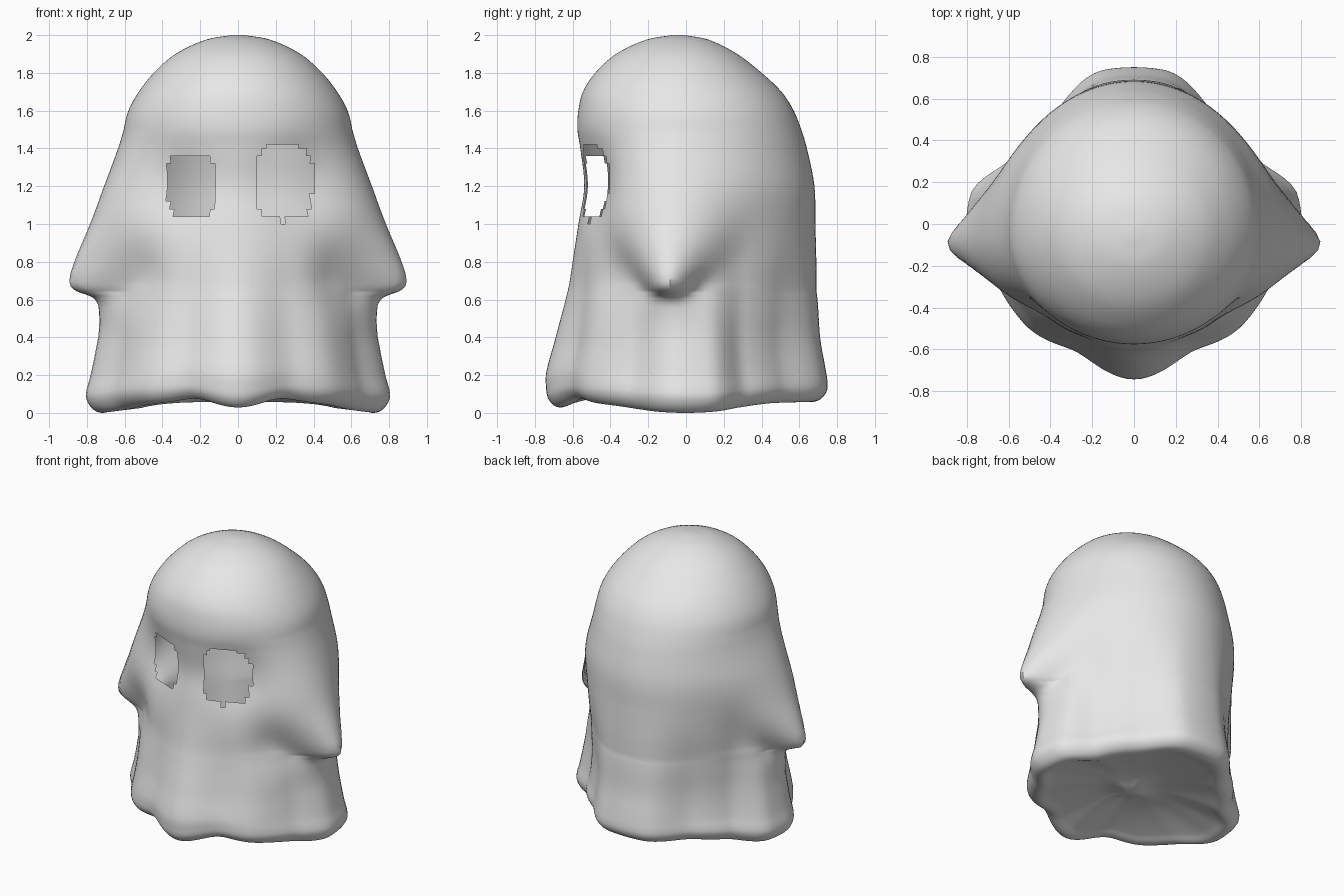
import bpy, bmesh, math

cube = bpy.data.objects.get("Cube")
if cube:
    bpy.data.objects.remove(cube, do_unlink=True)

SEGMENTS, STEPS, AXIS_Y = 128, 5, -0.04

# Sheet profile, crown to hem: height, side, front and back radius, arm reach
PROFILE = [
    (2.0, .03, .03, .03, 0), (1.975, .17, .17, .16, 0), (1.9, .33, .33, .31, 0),
    (1.8, .445, .44, .44, 0), (1.7, .525, .505, .545, 0), (1.6, .58, .53, .61, 0),
    (1.5, .605, .535, .65, 0), (1.4, .615, .52, .68, .02), (1.2, .64, .5, .72, .07),
    (1, .66, .53, .725, .125), (.8, .68, .56, .73, .19), (.7, .69, .575, .73, .208),
    (.65, .7, .585, .73, .175), (.61, .705, .595, .735, .07), (.55, .715, .61, .74, .025),
    (.4, .74, .65, .75, 0), (.2, .78, .7, .78, 0), (.1, .805, .7, .79, 0),
]
# Rounded hem and hollow underside: height and scale of the last hem row
UNDERSIDE = [(.05, .985), (.01, .94), (0, .88), (.03, .78), (.09, .5), (.12, .25), (.1, .05)]
PROFILE += [(z, .805 * s, .7 * s, .79 * s, 0) for z, s in UNDERSIDE]


def bell(value, centre, width):
    return math.exp(-((value - centre) / width) ** 2 / 2)


def smooth(value, low, high):
    t = min(1, max(0, (value - low) / (high - low)))
    return t * t * (3 - 2 * t)


def spline(rows, steps):
    """Pass a smooth curve through all rows, paced by distance along the profile."""
    pace = [0]
    for a, b in zip(rows, rows[1:]):
        pace.append(pace[-1] + math.dist(a[:2], b[:2]))
    slopes = []
    for i in range(len(rows)):
        lo, hi = max(0, i - 1), min(len(rows) - 1, i + 1)
        slopes.append([(q - p) / (pace[hi] - pace[lo]) for p, q in zip(rows[lo], rows[hi])])
    result = []
    for i in range(len(rows) - 1):
        gap = pace[i + 1] - pace[i]
        for s in range(steps):
            t = s / steps
            blend = t * t * (3 - 2 * t)
            leave, arrive = gap * t * (1 - t) ** 2, gap * t * t * (t - 1)
            result.append([p + (q - p) * blend + m * leave + n * arrive for p, q, m, n
                           in zip(rows[i], rows[i + 1], slopes[i], slopes[i + 1])])
    return result + [list(rows[-1])]


def sheet_point(row, turn):
    """Point on the draped sheet for one profile row and one direction."""
    z, side, front, back, arm = row
    co, si = math.cos(turn), math.sin(turn)
    # Angle folded onto the left half: -90 front, 0 side, 90 back
    angle = math.degrees(math.atan2(si, abs(co)))
    depth = back if si > 0 else front
    r = 1 / math.hypot(co / side, si / depth)
    # Folds between the hem lobes
    fold = .115 * smooth(angle, 12, 32) * (1 - smooth(angle, 52, 80))
    fold += .09 * smooth(angle, -90, -60) * (1 - smooth(angle, -22, 0))
    fold -= .02 * bell(angle, -45, 9)
    r -= fold * smooth(1.15 - z, 0, 1) * min(1, side / .7)
    # Raised arm under the cloth, pinched at the tip, with a crease in front
    r += max(0, arm) * bell(angle, -4, min(26, 5 + 36 * abs(z - .64)))
    r -= .03 * bell(angle, -34, 11) * bell(z, .72, .12)
    # Sunken eye sockets
    r -= .055 * bell(angle, -52, 14) * bell(z, 1.2, .14)
    # Wavy hem
    wave = .058 - .058 * bell(angle, 3, 25) - .03 * bell(angle, -90, 10)
    wave += .02 * bell(angle, -66, 9)
    z += wave * max(0, 1 - z / .35) * min(1, side / .7)
    return (r * co, AXIS_Y + r * si, z)


def in_eye(p):
    """Rounded eye openings, the left one a little larger."""
    x, z, w, h = (.24, 1.22, .155, .2) if p.x > 0 else (-.245, 1.2, .13, .18)
    return p.y < -.2 and abs((p.x - x) / w) ** 3 + abs((p.z - z) / h) ** 3 < 1


# Sheet surface
bm = bmesh.new()
rings = [[bm.verts.new(sheet_point(row, math.tau * i / SEGMENTS)) for i in range(SEGMENTS)]
         for row in spline(PROFILE, STEPS)]
for upper, lower in zip(rings, rings[1:]):
    for i in range(SEGMENTS):
        j = (i + 1) % SEGMENTS
        bm.faces.new((upper[i], lower[i], lower[j], upper[j]))
bm.faces.new(rings[0])
bm.faces.new(rings[-1][::-1])

# Eye openings
holes = [f for f in bm.faces if in_eye(f.calc_center_median())]
bmesh.ops.delete(bm, geom=holes, context='FACES')

# Stand on the floor
floor = min(v.co.z for v in bm.verts)
for v in bm.verts:
    v.co.z -= floor

mesh = bpy.data.meshes.new("ghost_sheet")
bm.to_mesh(mesh)
bm.free()
ghost = bpy.data.objects.new("ghost_sheet", mesh)
bpy.context.collection.objects.link(ghost)

# Pale cloth material
cloth = bpy.data.materials.new("pale_cloth")
cloth.use_nodes = True
colour = (.8, .8, .8, 1)
cloth.diffuse_color = colour
cloth.node_tree.nodes["Principled BSDF"].inputs["Base Color"].default_value = colour
mesh.materials.append(cloth)

bpy.ops.object.select_all(action='DESELECT')
ghost.select_set(True)
bpy.context.view_layer.objects.active = ghost
bpy.ops.object.shade_smooth_by_angle(angle=math.radians(40))
